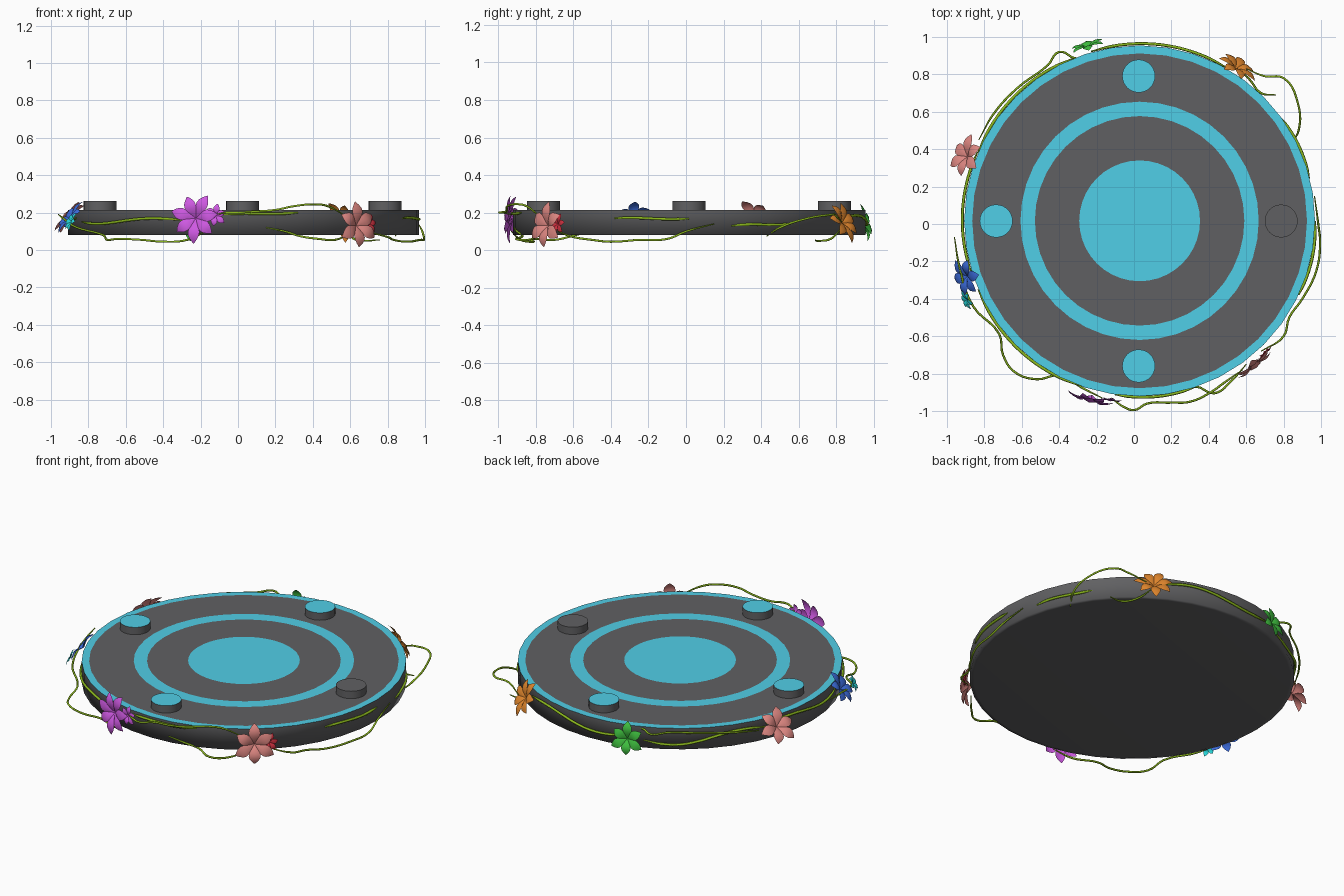
import bpy, bmesh, math
from mathutils import Vector

if "Cube" in bpy.data.objects:
    bpy.data.objects.remove(bpy.data.objects["Cube"])

CX, CY = 0.03, 0.017      # centre of the disc


def mat(name, rgb):
    m = bpy.data.materials.new(name)
    m.diffuse_color = (*rgb, 1)
    m.use_nodes = True
    m.node_tree.nodes["Principled BSDF"].inputs["Base Color"].default_value = m.diffuse_color
    return m


GREY = mat("dark grey", (0.118, 0.118, 0.123))
CYAN = mat("sky cyan", (0.085, 0.65, 0.84))
VINE = mat("vine green", (0.26, 0.48, 0.012))
PURPLE = mat("purple", (0.62, 0.10, 0.76))
PINK = mat("salmon pink", (0.72, 0.24, 0.22))
RED = mat("red", (0.60, 0.03, 0.05))
ORANGE = mat("orange", (0.72, 0.23, 0.025))
GREEN = mat("leaf green", (0.05, 0.52, 0.05))
BLUE = mat("blue", (0.045, 0.15, 0.72))
TEAL = mat("teal", (0.02, 0.68, 0.70))


def finish(name, bm, mats, angle=35):
    me = bpy.data.meshes.new(name)
    bm.to_mesh(me)
    bm.free()
    for m in mats:
        me.materials.append(m)
    ob = bpy.data.objects.new(name, me)
    bpy.context.collection.objects.link(ob)
    bpy.ops.object.select_all(action='DESELECT')
    ob.select_set(True)
    bpy.context.view_layer.objects.active = ob
    bpy.ops.object.shade_smooth_by_angle(angle=math.radians(angle))
    return ob


def lathe(name, x, y, profile, bands, segs, mats, angle=35):
    """Revolve (radius, z) points, bottom to top; bands = material per strip."""
    bm = bmesh.new()
    rings = []
    for r, z in profile:
        if r == 0:
            rings.append([bm.verts.new((x, y, z))] * segs)
        else:
            rings.append([bm.verts.new((x + r * math.cos(2 * math.pi * i / segs),
                                        y + r * math.sin(2 * math.pi * i / segs), z))
                          for i in range(segs)])
    for a, b, m in zip(rings, rings[1:], bands):
        for i in range(segs):
            j = (i + 1) % segs
            f = bm.faces.new(list(dict.fromkeys((a[i], a[j], b[j], b[i]))))
            f.material_index = m
    return finish(name, bm, mats, angle)


# Platform: soft-edged base and a flat top with concentric coloured bands
lathe("platform_base", CX, CY,
      [(0, 0.08), (0.915, 0.08), (0.938, 0.082), (0.938, 0.215)],
      [0, 0, 0], 40, [GREY], 100)
lathe("platform_top", CX, CY,
      [(0.938, 0.215), (0.895, 0.215), (0.637, 0.215), (0.56, 0.215), (0.323, 0.215), (0, 0.215)],
      [1, 0, 1, 0, 1], 40, [GREY, CYAN])

# Four round buttons, the right one with a grey top
for name, dx, dy, top in [("button_back", 0, 1, 1), ("button_front", 0, -1, 1),
                          ("button_left", -1, 0, 1), ("button_right", 1, 0, 0)]:
    lathe(name, CX - 0.005 + 0.762 * dx, CY + 0.775 * dy - 0.001,
          [(0.088, 0.205), (0.088, 0.262), (0, 0.262)], [0, top], 32, [GREY, CYAN])


def flower(name, pos, size, material, tilt=0.0, petals=6, turn=0.0):
    """Open star of separate pointed petals facing outward, tilted up."""
    pos = Vector(pos)
    out = Vector((pos.x - CX, pos.y - CY, 0)).normalized()
    side = Vector((-out.y, out.x, 0))
    up = Vector((0, 0, 1))
    c, s = math.cos(math.radians(tilt)), math.sin(math.radians(tilt))
    n, v = out * c + up * s, up * c - out * s
    bm = bmesh.new()
    steps = 7
    for p in range(petals):
        a = math.radians(turn) + 2 * math.pi * p / petals
        d = side * math.cos(a) + v * math.sin(a)
        w = v * math.cos(a) - side * math.sin(a)
        length = size * (1.05 if p % 2 else 0.95)
        rows = []
        for k in range(steps + 1):
            t = k / steps
            half = size * (0.015 + 0.27 * math.sin(math.pi * t ** 1.25) * 6 / max(petals, 6))
            lift = size * (0.30 * math.sin(math.pi * 0.8 * t) - 0.08 * t * t)
            rows.append([bm.verts.new(pos + d * length * t + w * half * q
                                      + n * (lift - 0.07 * size * q * q * math.sin(math.pi * t)))
                         for q in (-1, 0, 1)])
        for r0, r1 in zip(rows, rows[1:]):
            for q in (0, 1):
                bm.faces.new((r0[q], r1[q], r1[q + 1], r0[q + 1]))
    bmesh.ops.reverse_faces(bm, faces=[f for f in bm.faces if f.normal.dot(n) < 0])
    bm.normal_update()
    bmesh.ops.reverse_faces(bm, faces=[f for f in bm.faces if f.normal.dot(n) < 0])
    finish(name, bm, [material], 60)


# Flowers around the rim
flower("purple_flower", (-0.225, -0.915, 0.17), 0.13, PURPLE, 5, 7, 10)
flower("small_purple_flower", (-0.12, -0.93, 0.185), 0.06, PURPLE, 5, 6, 20)
flower("pink_flower_front", (0.63, -0.735, 0.13), 0.122, PINK, 8, 6, 30)
flower("small_red_flower", (0.695, -0.68, 0.14), 0.055, RED, 5, 6, 10)
flower("orange_flower", (0.545, 0.83, 0.145), 0.115, ORANGE, 25, 7, 15)
flower("green_flower", (-0.245, 0.94, 0.14), 0.1, GREEN, 12, 6, 30)
flower("pink_flower_left", (-0.89, 0.36, 0.165), 0.115, PINK, 40, 6, 10)
flower("blue_flower", (-0.89, -0.28, 0.165), 0.105, BLUE, 38, 6, 25)
flower("small_teal_flower", (-0.89, -0.405, 0.15), 0.055, TEAL, 25, 6, 0)


def vine(name, pts, thick=0.006):
    cu = bpy.data.curves.new(name, 'CURVE')
    cu.dimensions = '3D'
    cu.bevel_depth = thick
    cu.bevel_resolution = 1
    cu.resolution_u = 5
    cu.use_fill_caps = True
    sp = cu.splines.new('BEZIER')
    sp.bezier_points.add(len(pts) - 1)
    last = len(pts) - 1
    for i, (bp, co) in enumerate(zip(sp.bezier_points, pts)):
        bp.co = co
        bp.handle_left_type = bp.handle_right_type = 'AUTO'
        bp.radius = 0.45 if i in (0, last) else 1.0
    cu.materials.append(VINE)
    ob = bpy.data.objects.new(name, cu)
    bpy.context.collection.objects.link(ob)


def rim_vine(name, a0, a1, z0, z1, wave=0.01, r=0.938):
    """Vine hugging the rim between two angles (degrees)."""
    pts = []
    for k in range(8):
        t = k / 7
        a = math.radians(a0 + (a1 - a0) * t)
        rr = r + 0.006 * math.sin(math.pi * t)
        pts.append((CX + rr * math.cos(a), CY + rr * math.sin(a),
                    z0 + (z1 - z0) * t + wave * math.sin(2 * math.pi * t)))
    vine(name, pts, 0.008)


# Looping vines that swing away from the rim
vine("vine_front_left", [(-0.96, -0.07, 0.19), (-0.935, -0.22, 0.17), (-0.86, -0.44, 0.12),
                         (-0.72, -0.59, 0.08), (-0.7, -0.7, 0.055), (-0.64, -0.79, 0.06),
                         (-0.52, -0.83, 0.055), (-0.4, -0.81, 0.045), (-0.27, -0.88, 0.055),
                         (-0.17, -0.93, 0.1)])
vine("vine_front", [(-0.12, -0.93, 0.19), (-0.06, -0.975, 0.2), (0.0, -0.995, 0.2),
                    (0.07, -0.96, 0.205), (0.2, -0.955, 0.215), (0.3, -0.95, 0.235),
                    (0.41, -0.9, 0.245), (0.48, -0.85, 0.235), (0.58, -0.78, 0.18)])
vine("vine_front_low", [(0.15, -0.915, 0.12), (0.25, -0.9, 0.1), (0.33, -0.87, 0.075),
                        (0.43, -0.905, 0.06), (0.52, -0.84, 0.055), (0.6, -0.75, 0.09)])
vine("vine_right", [(0.68, -0.68, 0.1), (0.8, -0.6, 0.07), (0.83, -0.5, 0.055), (0.9, -0.4, 0.045),
                    (0.975, -0.25, 0.055), (0.995, -0.1, 0.06), (0.985, 0.0, 0.1),
                    (0.965, 0.15, 0.14)])
vine("vine_back_right", [(0.84, 0.43, 0.075), (0.88, 0.5, 0.12), (0.875, 0.65, 0.17),
                         (0.8, 0.78, 0.19), (0.7, 0.79, 0.19), (0.6, 0.83, 0.15)])
vine("vine_back_right_low", [(0.76, 0.69, 0.055), (0.68, 0.7, 0.05),
                             (0.62, 0.77, 0.06), (0.56, 0.83, 0.12)])
vine("vine_back_left", [(-0.24, 0.9, 0.19), (-0.31, 0.885, 0.2), (-0.4, 0.92, 0.2),
                        (-0.46, 0.85, 0.2), (-0.62, 0.73, 0.195), (-0.75, 0.59, 0.18),
                        (-0.83, 0.45, 0.16)])

# Vines lying close against the rim
rim_vine("rim_vine_front", -98, -72, 0.19, 0.2, 0.003)
rim_vine("rim_vine_right", -25, 0, 0.17, 0.168, 0.003)
rim_vine("rim_vine_right_back", 14, 36, 0.13, 0.142, 0.004, 0.935)
rim_vine("rim_vine_back", 60, 106, 0.17, 0.15, 0.02, 0.942)
rim_vine("rim_vine_back_left", 112, 157, 0.13, 0.16, -0.025)
rim_vine("rim_vine_left", 157, 198, 0.18, 0.17, 0.015, 0.942)
rim_vine("rim_vine_front_left", 203, 250, 0.15, 0.16, -0.012)
